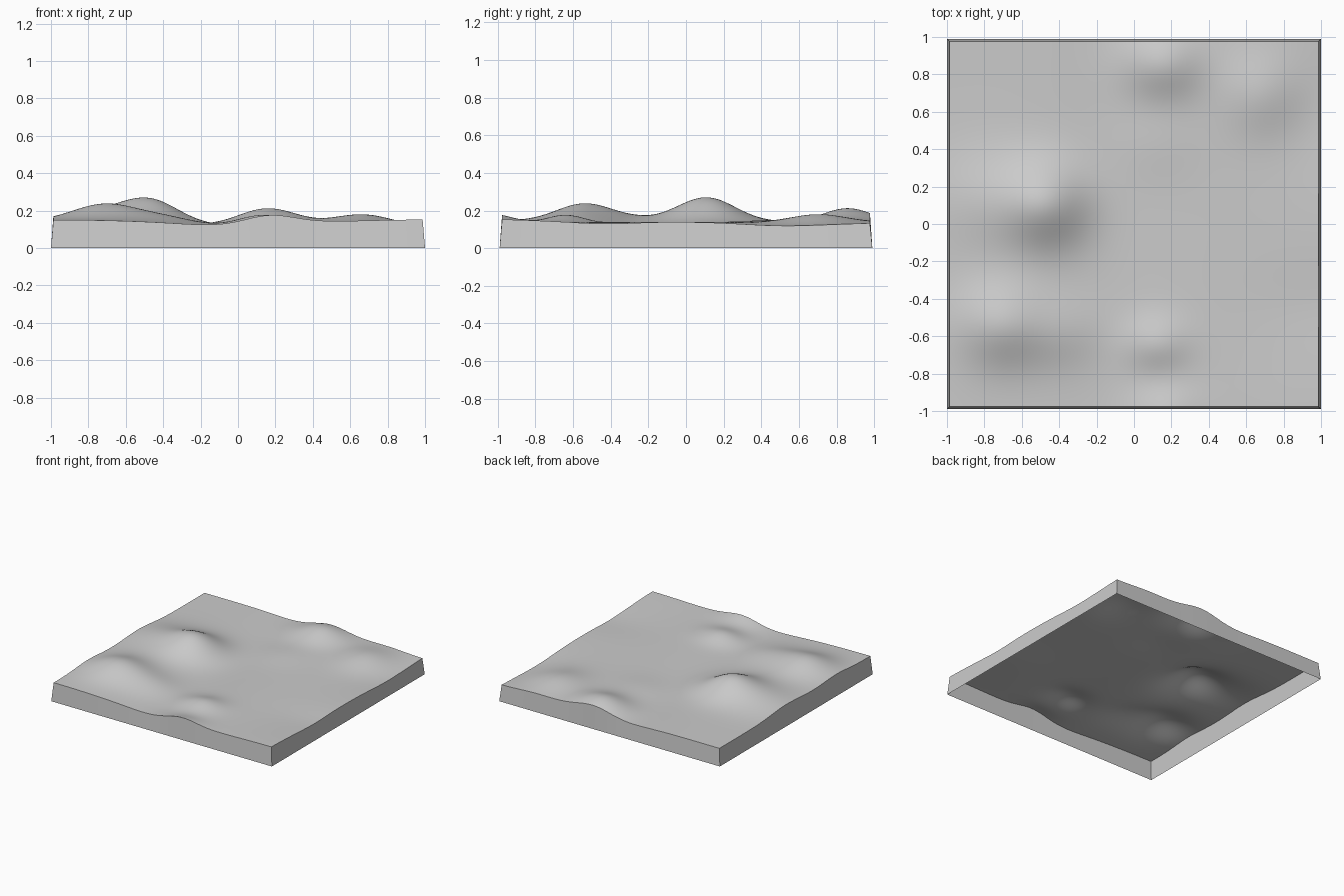
import bpy
import bmesh
from math import exp

default_cube = bpy.data.objects.get("Cube")
if default_cube:
    bpy.data.objects.remove(default_cube, do_unlink=True)

BASE_HEIGHT = 0.14
HALF_X, HALF_Y = 1.0, 0.99      # footprint at ground level
WALL_INSET = 0.013              # walls lean inwards towards the top
CELLS = 96

# Hills and hollows: centre x, centre y, spread x, spread y, height
LANDFORMS = [
    (-0.47, 0.11, 0.155, 0.15, 0.112),    # tallest hill
    (-0.78, 0.14, 0.2, 0.17, 0.04),       # its shoulder
    (-0.71, -0.54, 0.17, 0.15, 0.088),    # second hill
    (-0.38, -0.58, 0.15, 0.13, 0.03),     # its ridge
    (-0.7, -0.15, 0.25, 0.25, 0.02),      # saddle between them
    (0.12, -0.64, 0.12, 0.1, 0.045),      # small front knoll
    (0.17, -1.02, 0.13, 0.1, 0.045),      # front edge rise
    (0.15, 0.86, 0.15, 0.13, 0.078),      # back hill
    (0.68, 0.7, 0.15, 0.15, 0.046),       # back corner hill
    (0.12, 0.45, 0.15, 0.15, 0.015),      # faint swell
    (-0.12, -0.3, 0.2, 2.0, -0.018),      # long valley
    (1.0, 0.6, 0.2, 0.25, -0.025),        # side hollows
    (1.0, -0.42, 0.25, 0.15, -0.01),
    (1.0, -1.0, 0.3, 0.2, 0.012),         # raised corners
    (-1.0, -1.0, 0.3, 0.3, 0.01),
]


def ground_height(x, y):
    """Sum of soft bumps over the base height."""
    height = BASE_HEIGHT
    for cx, cy, sx, sy, rise in LANDFORMS:
        height += rise * exp(-(((x - cx) / sx) ** 2 + ((y - cy) / sy) ** 2) / 2)
    return height


def make_material(name, colour):
    material = bpy.data.materials.new(name)
    material.use_nodes = True
    material.diffuse_color = colour
    shader = next(n for n in material.node_tree.nodes if n.type == "BSDF_PRINCIPLED")
    shader.inputs["Base Color"].default_value = colour
    return material


# Rolling ground surface
bm = bmesh.new()
bmesh.ops.create_grid(bm, x_segments=CELLS, y_segments=CELLS, size=1.0)
for vert in bm.verts:
    vert.co.x *= HALF_X - WALL_INSET
    vert.co.y *= HALF_Y - WALL_INSET
    vert.co.z = ground_height(vert.co.x, vert.co.y)

# Side walls, flaring out to the ground and open underneath
rim = [edge for edge in bm.edges if edge.is_boundary]
skirt = bmesh.ops.extrude_edge_only(bm, edges=rim)
for vert in skirt["geom"]:
    if isinstance(vert, bmesh.types.BMVert):
        vert.co.x *= HALF_X / (HALF_X - WALL_INSET)
        vert.co.y *= HALF_Y / (HALF_Y - WALL_INSET)
        vert.co.z = 0.0

# Outward normals
bmesh.ops.recalc_face_normals(bm, faces=bm.faces)
if sum(face.normal.z for face in bm.faces) < 0:
    bmesh.ops.reverse_faces(bm, faces=bm.faces)

mesh = bpy.data.meshes.new("terrain_tile")
bm.to_mesh(mesh)
bm.free()
mesh.materials.append(make_material("plain grey", (0.6, 0.6, 0.6, 1.0)))

terrain = bpy.data.objects.new("terrain_tile", mesh)
bpy.context.collection.objects.link(terrain)

# Smooth ground with crisp wall edges
bpy.ops.object.select_all(action="DESELECT")
terrain.select_set(True)
bpy.context.view_layer.objects.active = terrain
bpy.ops.object.shade_smooth_by_angle(angle=0.7)
